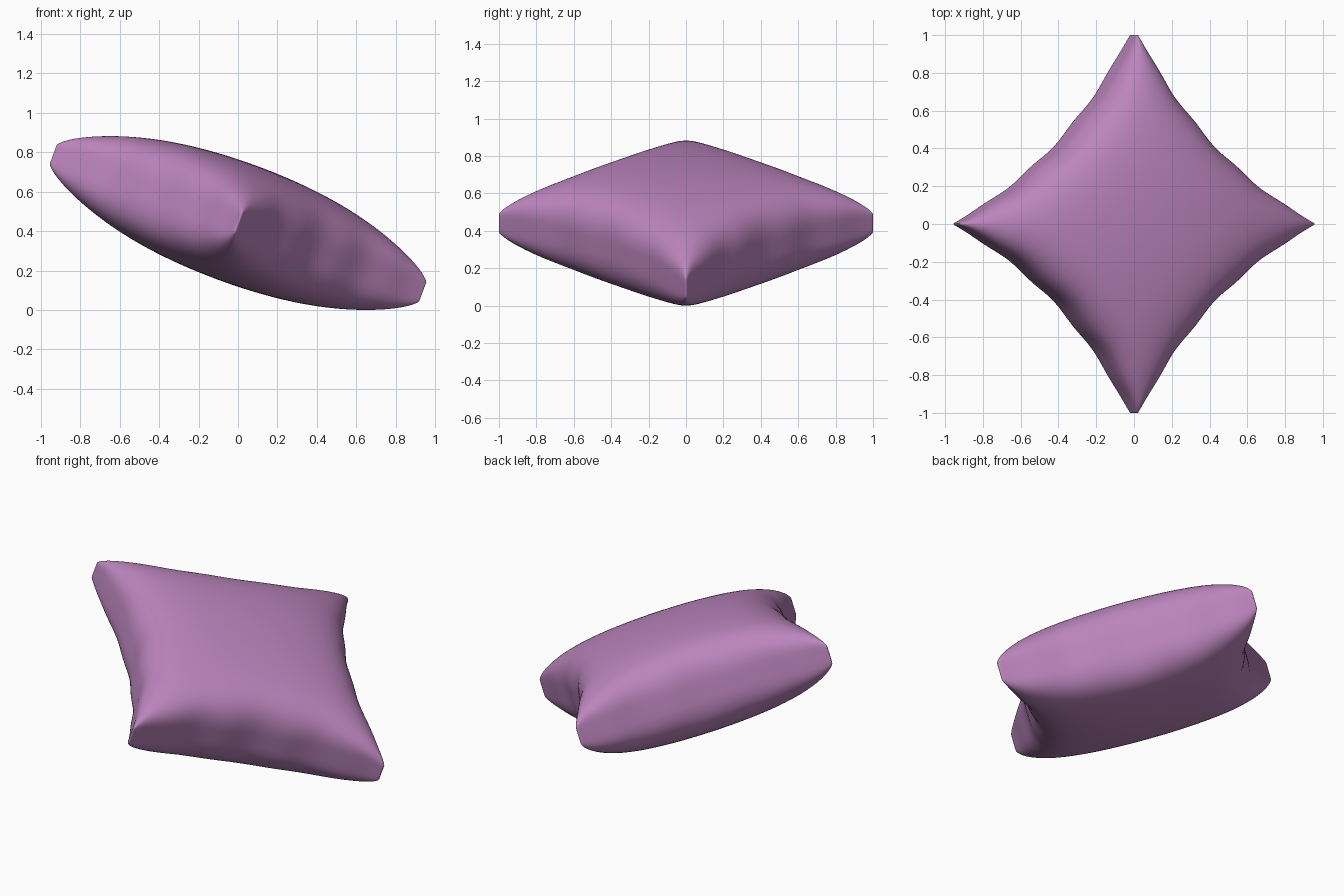
import bpy
import bmesh
import math
from mathutils import Matrix, Vector

cube = bpy.data.objects.get("Cube")
if cube:
    bpy.data.objects.remove(cube, do_unlink=True)

HALF = 0.715        # half side of the square cushion
RIM = 0.028         # half thickness of the seam strip
PUFF = 0.277        # extra half thickness at the middle
INSET = 0.17        # how far the sides are pulled in
TILT = math.radians(20.4)


def spread(t):
    """Pack rows more closely toward the steep rim."""
    return math.copysign(1 - (1 - min(abs(t), 1)) ** 2.2, t)


def pulled(p, q):
    """Pull a side inward between its corners, with puckers along the seam."""
    side = 1 - INSET * p * p * (1 - q * q)
    pucker = 0.009 * math.cos(13 * q) * p ** 6 * (1 - q * q)
    return HALF * p * (side - pucker)


def swell(p, q):
    """Inflated height: full in the middle, thin at the corners."""
    e = 0.29 + 0.1 * (p * p - q * q) ** 2
    return RIM + PUFF * max((1 - p * p) * (1 - q * q), 0) ** e


def clamp(v):
    return max(-1, min(1, v))


# Top and bottom panels
bm = bmesh.new()
for face_sign in (1, -1):
    panel = bmesh.ops.create_grid(bm, x_segments=56, y_segments=56, size=1)
    for vert in panel["verts"]:
        p, q = spread(vert.co.x), spread(vert.co.y)
        a, b = pulled(p, q), pulled(q, p)
        # Corners point along the x and y axes, with blunt tips
        vert.co = Vector((clamp((a + b) / math.sqrt(2)),
                          clamp((b - a) / math.sqrt(2)),
                          face_sign * swell(p, q)))

# Seam strip joining the panels
rim_edges = [e for e in bm.edges if e.is_boundary]
bmesh.ops.bridge_loops(bm, edges=rim_edges)

# Lean the cushion and rest it on the ground
bm.transform(Matrix.Rotation(TILT, 4, 'Y'))
lowest = min(v.co.z for v in bm.verts)
bm.transform(Matrix.Translation((0, 0, -lowest)))
bmesh.ops.recalc_face_normals(bm, faces=bm.faces)
for face in bm.faces:
    face.smooth = True

mesh = bpy.data.meshes.new("cushion")
bm.to_mesh(mesh)
bm.free()
cushion = bpy.data.objects.new("cushion", mesh)
bpy.context.collection.objects.link(cushion)

# Mauve fabric
fabric = bpy.data.materials.new("mauve_fabric")
fabric.use_nodes = True
color = (0.50, 0.235, 0.51, 1)
fabric.diffuse_color = color
fabric.node_tree.nodes["Principled BSDF"].inputs["Base Color"].default_value = color
mesh.materials.append(fabric)
